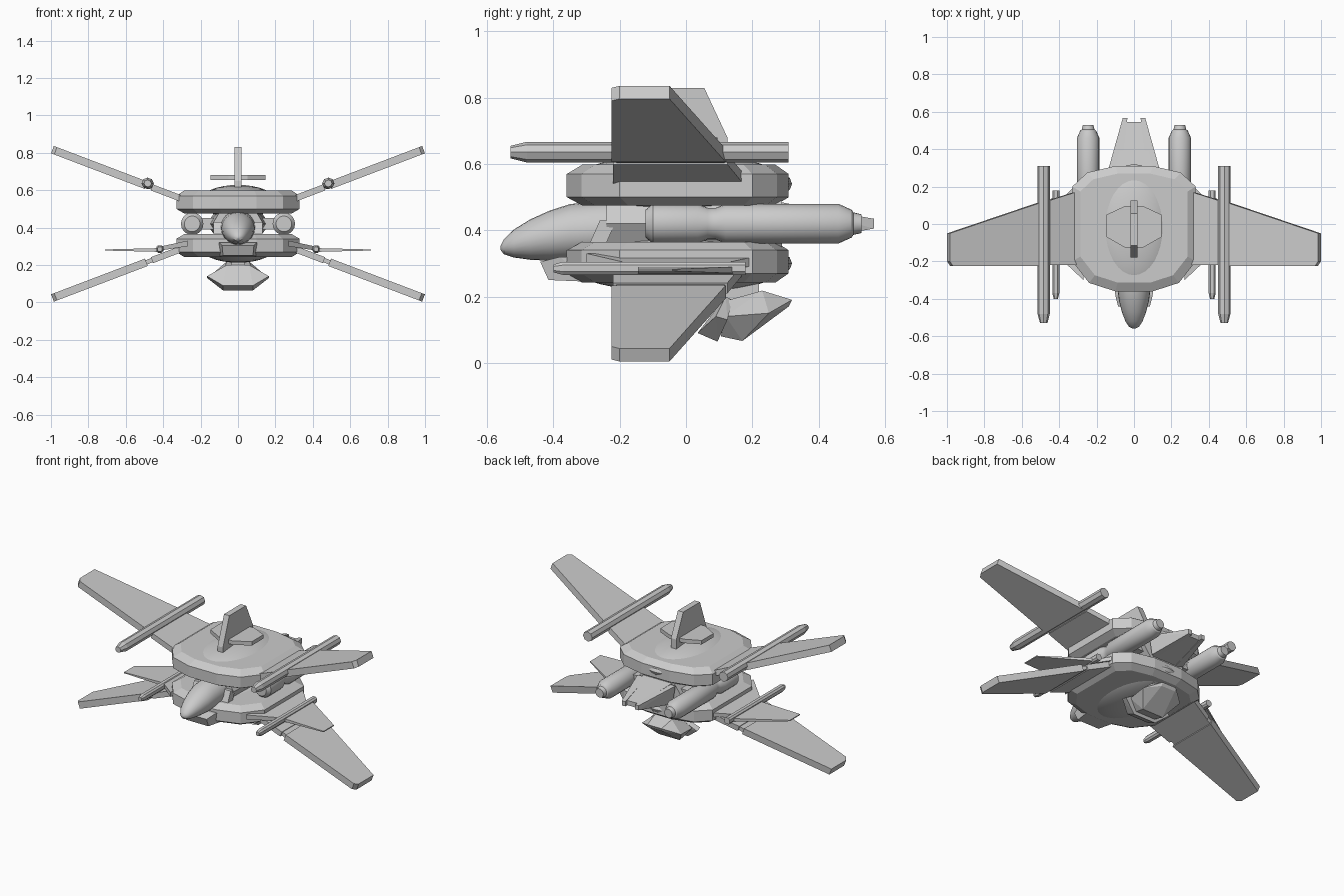
import bpy, bmesh, math
from mathutils import Vector

if "Cube" in bpy.data.objects:
    bpy.data.objects.remove(bpy.data.objects["Cube"])

MID = 0.42  # mirror plane height between upper and lower hulls
SIDES = (("right", 1), ("left", -1))
LEVELS = (("upper", 1), ("lower", -1))


def finish(name, bm, smooth=False):
    bmesh.ops.recalc_face_normals(bm, faces=bm.faces)
    me = bpy.data.meshes.new(name)
    bm.to_mesh(me)
    bm.free()
    ob = bpy.data.objects.new(name, me)
    bpy.context.collection.objects.link(ob)
    if smooth:
        bpy.ops.object.select_all(action='DESELECT')
        ob.select_set(True)
        bpy.context.view_layer.objects.active = ob
        bpy.ops.object.shade_smooth_by_angle(angle=math.radians(32))
    return ob


def solid(name, pts, sx=1, sz=1):
    """Faceted convex part; sx mirrors in x, sz mirrors about MID."""
    bm = bmesh.new()
    for x, y, z in pts:
        bm.verts.new((sx * x, y, MID + sz * (z - MID)))
    r = bmesh.ops.convex_hull(bm, input=bm.verts)
    loose = [v for v in bm.verts if not v.link_faces]
    bmesh.ops.delete(bm, geom=loose, context='VERTS')
    bmesh.ops.dissolve_limit(bm, angle_limit=0.02, verts=bm.verts, edges=bm.edges)
    return finish(name, bm)


def box(name, x0, x1, y0, y1, z0, z1, sx=1, sz=1):
    return solid(name, [(x, y, z) for x in (x0, x1) for y in (y0, y1) for z in (z0, z1)], sx, sz)


def loft(name, cx, rings, n=24):
    """Elliptical sections along y: (y, centre z, x radius, z radius)."""
    bm = bmesh.new()
    loops = []
    for y, z, rx, rz in rings:
        loops.append([bm.verts.new((cx + rx * math.cos(2 * math.pi * i / n), y,
                                    z + rz * math.sin(2 * math.pi * i / n))) for i in range(n)])
    for a, b in zip(loops, loops[1:]):
        for i in range(n):
            j = (i + 1) % n
            bm.faces.new((a[i], a[j], b[j], b[i]))
    bm.faces.new(loops[0])
    bm.faces.new(loops[-1])
    return finish(name, bm, True)


def ellipsoid(name, c, r, sz):
    bm = bmesh.new()
    bmesh.ops.create_uvsphere(bm, u_segments=32, v_segments=16, radius=1)
    for v in bm.verts:
        v.co = Vector((v.co.x * r[0] + c[0], v.co.y * r[1] + c[1],
                       MID + sz * (v.co.z * r[2] + c[2] - MID)))
    return finish(name, bm, True)


ANG = math.atan(0.38)


def on_wing(x, y, t):
    """Point on the sloped upper wing plane, raised by t along its normal."""
    return (x - t * math.sin(ANG), y, 0.565 + 0.38 * (x - 0.33) + t * math.cos(ANG))


def plate(outline, t):
    return [on_wing(x, y, s * t) for x, y in outline for s in (-1, 1)]


# Twin hull slabs with chamfered rims and domes
half = [(0.10, -0.36), (0.24, -0.315), (0.33, -0.20), (0.33, 0.20), (0.25, 0.275), (0.10, 0.31)]
for lv, sz in LEVELS:
    solid(lv + "_hull", [(s * x * k, y * k, z) for x, y in half for s in (-1, 1)
                         for k, z in ((0.87, 0.475), (1, 0.50), (1, 0.57), (0.87, 0.598))], 1, sz)
    ellipsoid(lv + "_dome", (0, -0.02, 0.54), (0.205, 0.34, 0.088), sz)

# Wings: thick outer panel, thinner root panel, hinge block
for lv, sz in LEVELS:
    for sd, sx in SIDES:
        n = sd + "_" + lv
        solid(n + "_wing", plate([(0.49, -0.225), (0.975, -0.225), (0.992, -0.20), (0.992, -0.05),
                                  (0.49, 0.12)], 0.021), sx, sz)
        solid(n + "_wing_root", plate([(0.27, -0.22), (0.46, -0.22), (0.46, 0.125), (0.27, 0.185)],
                                      0.017), sx, sz)
        solid(n + "_wing_hinge", plate([(0.44, -0.21), (0.50, -0.21), (0.50, 0.11), (0.44, 0.12)],
                                       0.012), sx, sz)

for sd, sx in SIDES:
    # Long guns on the upper wings
    gun = []
    for y, k in ((-0.53, 0.6), (-0.48, 1), (0.31, 1)):
        for a in range(8):
            ca, sa = math.cos(math.pi * (a + .5) / 4), math.sin(math.pi * (a + .5) / 4)
            gun.append(on_wing(0.487 + 0.031 * k * ca, y, 0.012 + 0.031 * k * sa))
    solid(sd + "_upper_gun", gun, sx)
    # Lower guns, their brackets and thin side fins
    solid(sd + "_lower_gun", [(0.418 + dx * k, y, 0.285 + dz * k) for dx, dz in
                              ((-.019, -.01), (-.019, .01), (.019, -.01), (.019, .01), (-.01, .02), (.01, .02),
                               (-.01, -.02), (.01, -.02))
                              for y, k in ((-0.40, 0.6), (-0.37, 1), (0.18, 1))], sx)
    solid(sd + "_gun_bracket", [(0.27, -0.30, 0.30), (0.27, -0.30, 0.33), (0.27, 0.25, 0.30),
                                (0.27, 0.25, 0.33), (0.43, -0.15, 0.275), (0.43, -0.15, 0.295),
                                (0.43, 0.09, 0.275), (0.43, 0.09, 0.295)], sx)
    solid(sd + "_side_fin", [(x, y, 0.28 + s * t) for x, y, t in
                             ((0.42, -0.145, 0.010), (0.71, -0.145, 0.003), (0.71, -0.04, 0.003),
                              (0.42, 0.15, 0.010)) for s in (-1, 1)], sx)
    # Engines with a waist and stepped nozzle
    loft(sd + "_engine", sx * 0.245,
         [(y, MID, r, r) for y, r in ((-0.122, 0.042), (-0.10, 0.06), (0.035, 0.06), (0.065, 0.048),
                                      (0.09, 0.048), (0.12, 0.06), (0.46, 0.06), (0.50, 0.042),
                                      (0.505, 0.034), (0.53, 0.028))], 20)
    # Cheek struts beside the nose and engine mounts
    solid(sd + "_cheek", [(x, y + dy, z) for x in (0.07, 0.13) for dy in (0, 0.05)
                          for y, z in ((-0.30, 0.34), (-0.26, 0.43))], sx)
    box(sd + "_engine_mount", 0.1, 0.23, -0.06, 0.26, 0.39, 0.45, sx)
    # Tail prongs
    solid(sd + "_tail_prong", [(0.115, 0.30, 0.36), (0.135, 0.30, 0.48), (0.07, 0.30, 0.36), (0.07, 0.30, 0.48),
                               (0.07, 0.50, 0.40), (0.07, 0.50, 0.44), (0.06, 0.567, 0.405),
                               (0.06, 0.567, 0.435), (0.035, 0.567, 0.405), (0.035, 0.567, 0.435)], sx)

# Central body, nose and tail spike
solid("core_body", [(s * x, y, z) for s in (-1, 1) for y, k in ((-0.24, 0.8), (0.29, 1))
                    for x, z in ((0.11 * k, 0.34), (0.17 * k, 0.42), (0.11 * k, 0.50))])
loft("nose", 0, [(-0.56, 0.347, 0.006, 0.006), (-0.55, 0.35, 0.026, 0.022), (-0.52, 0.36, 0.046, 0.042),
                 (-0.47, 0.372, 0.065, 0.061), (-0.41, 0.384, 0.08, 0.076), (-0.35, 0.394, 0.088, 0.085),
                 (-0.25, 0.40, 0.092, 0.09), (-0.12, 0.41, 0.09, 0.08)])
solid("tail_spike", [(s * x, y, z) for s in (-1, 1) for x, y, z in
                     ((0.11, 0.26, 0.355), (0.11, 0.26, 0.49), (0.045, 0.545, 0.405), (0.045, 0.545, 0.435))])

# Chin wedge under the nose
solid("chin", [(s * x, y, z) for s in (-1, 1) for x, y, z in
               ((0.085, -0.44, 0.305), (0.08, -0.415, 0.25), (0.10, -0.30, 0.245), (0.105, -0.30, 0.32),
                (0.10, -0.38, 0.32))])

# Dorsal fin with hexagonal crossplate
solid("dorsal_fin", [(s * 0.019, y, z) for s in (-1, 1) for y, z in
                     ((-0.18, 0.60), (-0.18, 0.65), (-0.115, 0.83), (0.055, 0.83), (0.125, 0.68), (0.125, 0.60))])
solid("dorsal_plate", [(s * x, y, z) for s in (-1, 1) for z in (0.655, 0.68) for x, y in
                       ((0.05, -0.125), (0.147, -0.07), (0.147, 0.05), (0.05, 0.095))])

# Belly pod on a short stem, with a faceted front skirt
box("pod_stem", -0.035, 0.035, 0.12, 0.22, 0.15, 0.25)
solid("belly_pod", [(s * x, y, z) for s in (-1, 1) for x, y, z in
                    ((0.07, 0.105, 0.08), (0.13, 0.12, 0.14), (0.07, 0.13, 0.19), (0.075, 0.17, 0.066),
                     (0.14, 0.25, 0.15), (0.06, 0.23, 0.218), (0.05, 0.32, 0.19), (0.05, 0.31, 0.17))])
solid("pod_skirt", [(s * x, y, z) for s in (-1, 1) for x, y, z in
                    ((0.08, 0.035, 0.09), (0.08, 0.095, 0.064), (0.165, 0.09, 0.14), (0.165, 0.125, 0.13),
                     (0.06, 0.12, 0.20), (0.06, 0.14, 0.19))])
